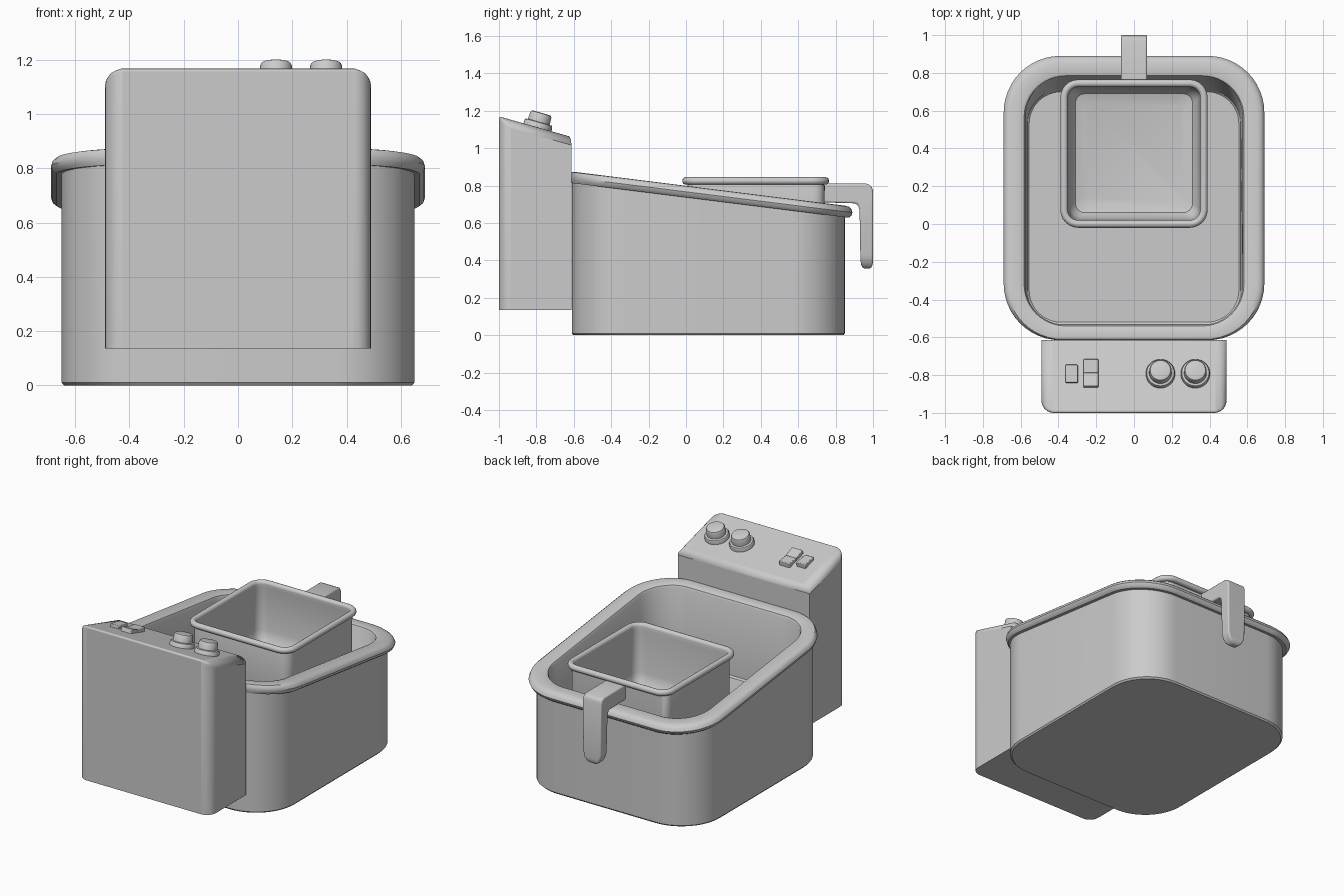
import bpy, bmesh, math
from mathutils import Matrix, Vector

if "Cube" in bpy.data.objects:
    bpy.data.objects.remove(bpy.data.objects["Cube"])


def finish(bm, name, angle=35):
    bmesh.ops.recalc_face_normals(bm, faces=bm.faces)
    me = bpy.data.meshes.new(name)
    bm.to_mesh(me)
    bm.free()
    ob = bpy.data.objects.new(name, me)
    bpy.context.collection.objects.link(ob)
    bpy.ops.object.select_all(action='DESELECT')
    ob.select_set(True)
    bpy.context.view_layer.objects.active = ob
    bpy.ops.object.shade_smooth_by_angle(angle=math.radians(angle))
    return ob


def add_bevel(ob, width, segments=3, limit='ANGLE'):
    m = ob.modifiers.new("bevel", 'BEVEL')
    m.width, m.segments, m.limit_method = width, segments, limit
    return ob


def skin(bm, loops):
    """Join equal-length closed loops and cap both ends."""
    rings = [[bm.verts.new(p) for p in loop] for loop in loops]
    for a, b in zip(rings, rings[1:]):
        n = len(a)
        for i in range(n):
            bm.faces.new((a[i], a[(i + 1) % n], b[(i + 1) % n], b[i]))
    bm.faces.new(rings[0])
    bm.faces.new(rings[-1])


def rounded_loop(hx, y0, y1, r, z, n=12):
    """Rounded rectangle; z is a function of y."""
    pts = []
    for cx, cy, a0 in ((hx - r, y1 - r, 0), (-hx + r, y1 - r, 90),
                       (-hx + r, y0 + r, 180), (hx - r, y0 + r, 270)):
        for i in range(n + 1):
            a = math.radians(a0 + 90 * i / n)
            y = cy + r * math.sin(a)
            pts.append((cx + r * math.cos(a), y, z(y)))
    return pts


def flat(z):
    return lambda y: z


def slope(d):
    return lambda y: 0.875 - 0.125 * (y + 0.61) - d


# Tub with sloping rolled rim and recessed inner floor
bm = bmesh.new()
skin(bm, [rounded_loop(*a) for a in (
    (0.642, -0.602, 0.842, 0.28, flat(0)),
    (0.65, -0.61, 0.85, 0.28, flat(0.01)),
    (0.65, -0.61, 0.85, 0.28, slope(0.062)),
    (0.67, -0.612, 0.87, 0.29, slope(0.062)),
    (0.684, -0.614, 0.884, 0.30, slope(0.05)),
    (0.69, -0.615, 0.89, 0.30, slope(0.032)),
    (0.684, -0.614, 0.884, 0.30, slope(0.014)),
    (0.67, -0.61, 0.87, 0.29, slope(0.003)),
    (0.65, -0.60, 0.85, 0.28, slope(0)),
    (0.60, -0.555, 0.80, 0.24, slope(0)),
    (0.582, -0.54, 0.785, 0.22, slope(0.006)),
    (0.575, -0.533, 0.778, 0.21, slope(0.02)),
    (0.565, -0.53, 0.71, 0.18, flat(0.36)),
    (0.555, -0.52, 0.70, 0.17, flat(0.35)))])
finish(bm, "tub")

# Square basket with rolled rim
bm = bmesh.new()
rim = []
for i in range(13):
    a = math.radians(-120 + 300 * i / 12)
    o = 0.02 * math.cos(a)
    rim.append((0.37 + o, 0 - o, 0.745 + o, 0.075 + o, flat(0.825 + 0.02 * math.sin(a))))
skin(bm, [rounded_loop(*a, 6) for a in [
    (0.32, 0.05, 0.70, 0.05, flat(0.40)),
    (0.345, 0.025, 0.725, 0.06, flat(0.42)),
    (0.36, 0.01, 0.74, 0.065, flat(0.50)),
    (0.362, 0.008, 0.742, 0.067, flat(0.80))] + rim + [
    (0.35, 0.02, 0.73, 0.055, flat(0.80)),
    (0.345, 0.025, 0.725, 0.06, flat(0.52)),
    (0.335, 0.035, 0.715, 0.06, flat(0.47)),
    (0.31, 0.06, 0.69, 0.05, flat(0.435)),
    (0.26, 0.11, 0.64, 0.04, flat(0.42))]])
finish(bm, "basket")

# Hooked basket handle: outer (y, z), inner (y, z), half width
bm = bmesh.new()
skin(bm, [[(-w, *o), (w, *o), (w, *i), (-w, *i)] for o, i, w in (
    ((0.73, 0.81), (0.73, 0.71), 0.07),
    ((0.965, 0.81), (0.905, 0.705), 0.07),
    ((0.99, 0.80), (0.92, 0.695), 0.07),
    ((1.0, 0.775), (0.928, 0.67), 0.07),
    ((1.0, 0.43), (0.932, 0.43), 0.066),
    ((1.0, 0.395), (0.934, 0.395), 0.057),
    ((0.997, 0.37), (0.937, 0.37), 0.041),
    ((0.985, 0.356), (0.95, 0.356), 0.02))])
add_bevel(finish(bm, "basket_handle"), 0.012)

# Control box with sloping top
bm = bmesh.new()
side = ((-1.0, 0.135), (-0.613, 0.135), (-0.613, 1.06), (-1.0, 1.17))
skin(bm, [[(x, *p) for p in side] for x in (-0.49, 0.49)])
weight = bm.edges.layers.float.new("bevel_weight_edge")
for e in bm.edges:
    a, b = (v.co for v in e.verts)
    if abs(a.x - b.x) < 0.1 and min(a.y, b.y) < -0.9:
        if abs(a.z - b.z) > 0.5:
            e[weight] = 1.0
        elif max(a.z, b.z) > 1:
            e[weight] = 0.9
    elif abs(a.x - b.x) > 0.1 and a.z > 1:
        e[weight] = 0.2
add_bevel(finish(bm, "control_box"), 0.065, 6, 'WEIGHT')

# Controls stand on the sloping panel
TILT = math.atan2(-0.11, 0.387)


def panel(x, y, extra=0.0):
    z = 1.17 - 0.284 * (y + 1.0)
    return Matrix.Translation(Vector((x, y, z))) @ Matrix.Rotation(TILT + extra, 4, 'X')


# Knobs with flared bases
for name, x in (("left_knob", 0.14), ("right_knob", 0.325)):
    bm = bmesh.new()
    skin(bm, [[(r * math.cos(k * math.tau / 32), r * math.sin(k * math.tau / 32), z)
               for k in range(32)]
              for r, z in ((0.077, -0.01), (0.077, 0.018), (0.072, 0.027), (0.06, 0.03),
                           (0.059, 0.068), (0.054, 0.077), (0.045, 0.08))])
    bm.transform(panel(x, -0.795))
    finish(bm, name)

# Rocker switches
for name, x, y, sx, sy, tip in (("small_switch", -0.33, -0.795, 0.065, 0.095, 0.12),
                                ("rocker_back", -0.228, -0.755, 0.078, 0.075, 0.15),
                                ("rocker_front", -0.228, -0.83, 0.078, 0.075, -0.1)):
    bm = bmesh.new()
    bmesh.ops.create_cube(bm, size=1.0)
    bm.transform(panel(x, y, tip) @ Matrix.Translation((0, 0, 0.007))
                 @ Matrix.Diagonal((sx, sy, 0.035, 1)))
    add_bevel(finish(bm, name), 0.004, 2)
